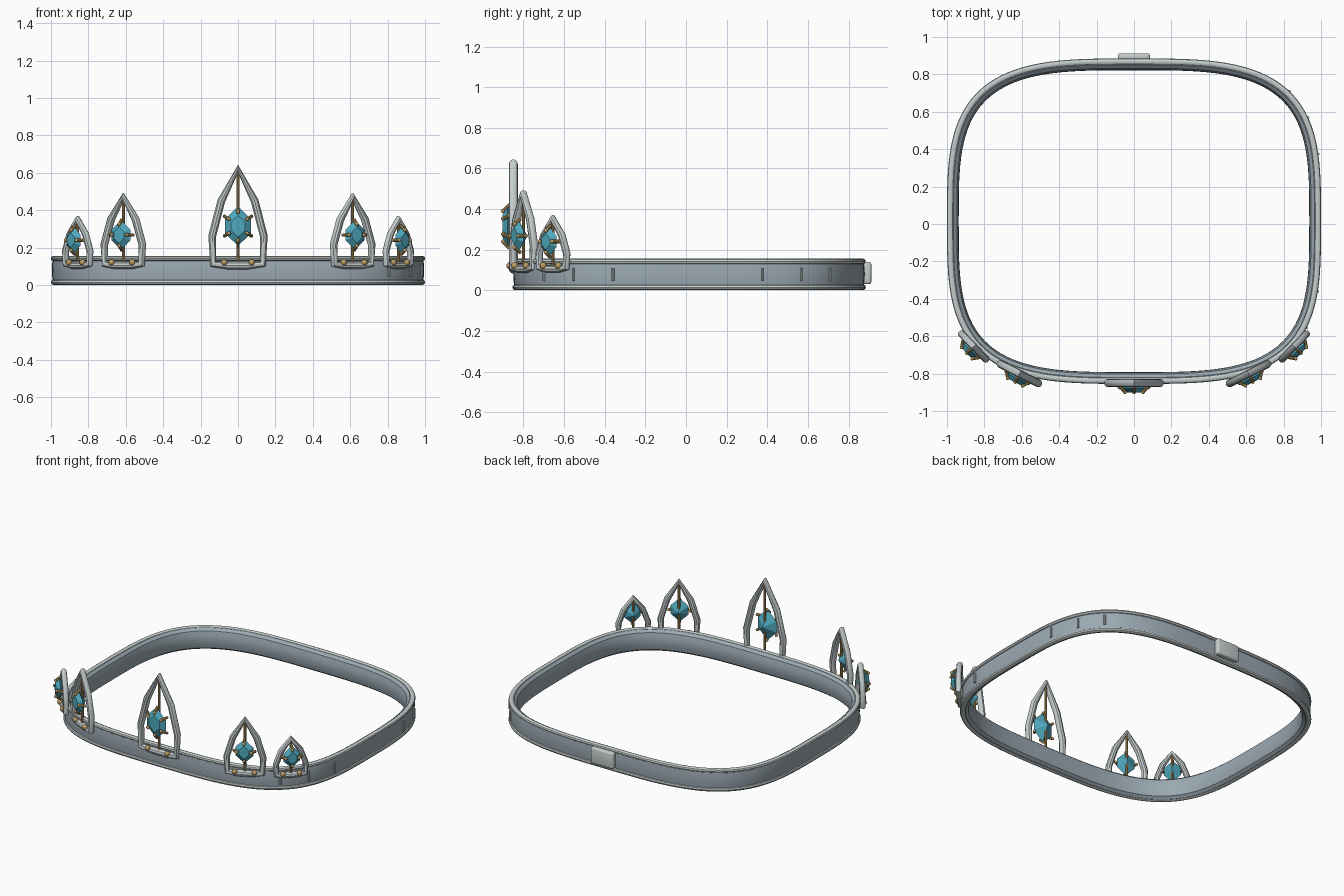
import bpy, bmesh, math
from mathutils import Vector, Matrix

if "Cube" in bpy.data.objects:
    bpy.data.objects.remove(bpy.data.objects["Cube"])


def mat(name, c):
    m = bpy.data.materials.new(name)
    m.diffuse_color = (*c, 1)
    m.use_nodes = True
    m.node_tree.nodes["Principled BSDF"].inputs["Base Color"].default_value = m.diffuse_color
    return m


STEEL = mat("steel", (0.33, 0.40, 0.45))
SILVER = mat("silver", (0.56, 0.61, 0.61))
GOLD = mat("gold", (0.50, 0.33, 0.12))
TEAL = mat("teal", (0.08, 0.40, 0.52))
HX, HY, CY, POW = 1.0, 0.87, 0.015, 3.4    # rounded-square outline of the band


def add(name, bm, m, mw=Matrix(), smooth=True):
    bmesh.ops.recalc_face_normals(bm, faces=bm.faces)
    me = bpy.data.meshes.new(name)
    bm.to_mesh(me)
    bm.free()
    ob = bpy.data.objects.new(name, me)
    bpy.context.collection.objects.link(ob)
    me.materials.append(m)
    ob.matrix_world = mw
    if smooth:
        bpy.ops.object.select_all(action='DESELECT')
        ob.select_set(True)
        bpy.context.view_layer.objects.active = ob
        bpy.ops.object.shade_smooth_by_angle(angle=math.radians(35))
    return ob


def outline(t):
    c, s = math.cos(t), math.sin(t)
    p = Vector((math.copysign(abs(c) ** (2 / POW), c) * HX, math.copysign(abs(s) ** (2 / POW), s) * HY, 0))
    n = Vector((math.copysign(abs(p.x / HX) ** (POW - 1), p.x) / HX,
                math.copysign(abs(p.y / HY) ** (POW - 1), p.y) / HY, 0)).normalized()
    return p + Vector((0, CY, 0)), n


def sweep(name, profile, m, steps=160):
    """Sweep a closed (inset, height) profile round the band outline."""
    bm = bmesh.new()
    rings = []
    for i in range(steps):
        # ease the angle so points do not bunch on the corners
        u = 2 * math.pi * i / steps
        p, n = outline(u - 0.17 * math.sin(4 * u))
        rings.append([bm.verts.new(p - n * d + Vector((0, 0, z))) for d, z in profile])
    k = len(profile)
    for i in range(steps):
        a, b = rings[i], rings[(i + 1) % steps]
        for j in range(k):
            bm.faces.new((a[j], a[(j + 1) % k], b[(j + 1) % k], b[j]))
    return add(name, bm, m)


def rod(bm, a, b, r, seg=10):
    a, b = Vector(a), Vector(b)
    d = b - a
    mw = Matrix.Translation((a + b) / 2) @ d.to_track_quat('Z', 'Y').to_matrix().to_4x4()
    bmesh.ops.create_cone(bm, cap_ends=True, segments=seg, radius1=r, radius2=r, depth=d.length, matrix=mw)


def ball(bm, p, r):
    bmesh.ops.create_uvsphere(bm, u_segments=12, v_segments=8, radius=r, matrix=Matrix.Translation(p))


# band: body plus a round rail along each edge
sweep("band_body", [(.010, .015), (.006, .05), (.005, .08), (.006, .11), (.010, .145), (.035, .15),
                    (.053, .135), (.061, .105), (.063, .08), (.061, .05), (.053, .02), (.035, .006)], STEEL)
for nm, z in (("lower_rail", .015), ("upper_rail", .142)):
    sweep(nm, [(.017 + .017 * math.cos(k * math.pi / 5), z + .015 * math.sin(k * math.pi / 5))
               for k in range(10)], SILVER)


def spire(tag, x, y, ang, half, top, tube, gz, gw, gh, prong_angles):
    mw = Matrix.Translation((x, y, 0)) @ Matrix.Rotation(math.radians(ang), 4, 'Z')
    # pointed arch frame
    w, z0, h = half - tube, .113, top - .028 - .113
    side = [(w * .96, z0), (w, z0 + h * .29), (w * .65, z0 + h * .66)]
    pts = side + [(0, z0 + h)] + [(-a, b) for a, b in reversed(side)] + [(-w * .4, z0 - .008), (w * .4, z0 - .008)]
    cu = bpy.data.curves.new("tmp", 'CURVE')
    cu.dimensions = '3D'
    cu.bevel_depth, cu.bevel_resolution = tube, 3
    sp = cu.splines.new('POLY')
    sp.points.add(len(pts) - 1)
    for q, (a, b) in zip(sp.points, pts):
        q.co = (a, 0, b, 1)
    sp.use_cyclic_u = True
    tmp = bpy.data.objects.new("tmp", cu)
    bpy.context.collection.objects.link(tmp)
    bm = bmesh.new()
    bm.from_mesh(bpy.data.meshes.new_from_object(tmp.evaluated_get(bpy.context.evaluated_depsgraph_get())))
    bpy.data.objects.remove(tmp)
    add("arch_" + tag, bm, SILVER, mw)

    # faceted gem: table, girdle and back point
    bm = bmesh.new()
    hexa = [(0, 1), (1, .36), (1, -.36), (0, -1), (-1, -.36), (-1, .36)]
    g = [bm.verts.new((a * gw, -.028, gz + b * gh)) for a, b in hexa]
    t = [bm.verts.new((a * gw * .55, -.052, gz + b * gh * .55)) for a, b in hexa]
    c = bm.verts.new((0, .022, gz))
    bm.faces.new(t)
    for i in range(6):
        j = (i + 1) % 6
        bm.faces.new((g[i], g[j], t[j], t[i]))
        bm.faces.new((g[j], g[i], c))
    add("gem_" + tag, bm, TEAL, mw, smooth=False)

    # gold wire, prongs and rivets
    bm = bmesh.new()
    rod(bm, (0, 0, z0), (0, 0, z0 + h), .008)
    for a in prong_angles:
        s, q = math.sin(math.radians(a)), math.cos(math.radians(a))
        p0 = Vector((q * gw * 1.2, -.02, gz + s * gh * 1.0))
        p1 = Vector((q * gw * .8, -.05, gz + s * gh * .72))
        rod(bm, p0, p1, .009)
        ball(bm, p0, .009)
        ball(bm, p1, .010)
    for sx in (-1, 1):
        ball(bm, (sx * half * .46, -tube * .8, z0 + .008), .017)
    add("gold_setting_" + tag, bm, GOLD, mw)


four = (0, 90, 180, 270)
spire("center", 0, -.85, 0, .16, .65, .022, .315, .07, .105, (30, 150, 210, 330, 90, 270))
for sg, nm in ((-1, "left"), (1, "right")):
    spire("inner_" + nm, sg * .613, -.80, sg * 27, .135, .50, .021, .268, .056, .08, four)
    spire("outer_" + nm, sg * .857, -.655, sg * 46, .113, .38, .019, .24, .052, .075, four)

# clasp plate at the back
bm = bmesh.new()
bmesh.ops.create_cube(bm, size=1, matrix=Matrix.Translation((0, .892, .085)) @ Matrix.Diagonal((.17, .04, .11, 1)))
bmesh.ops.bevel(bm, geom=bm.edges[:], offset=.012, segments=3, profile=.5, affect='EDGES')
add("clasp", bm, SILVER)

# small upright ticks on the right side
bm = bmesh.new()
for y in (-.70, -.555, -.36, .375, .57, .71):
    x = HX * (1 - abs((y - CY) / HY) ** POW) ** (1 / POW)
    rod(bm, (x, y, .045), (x, y, .11), .007, 8)
add("side_ticks", bm, SILVER)
